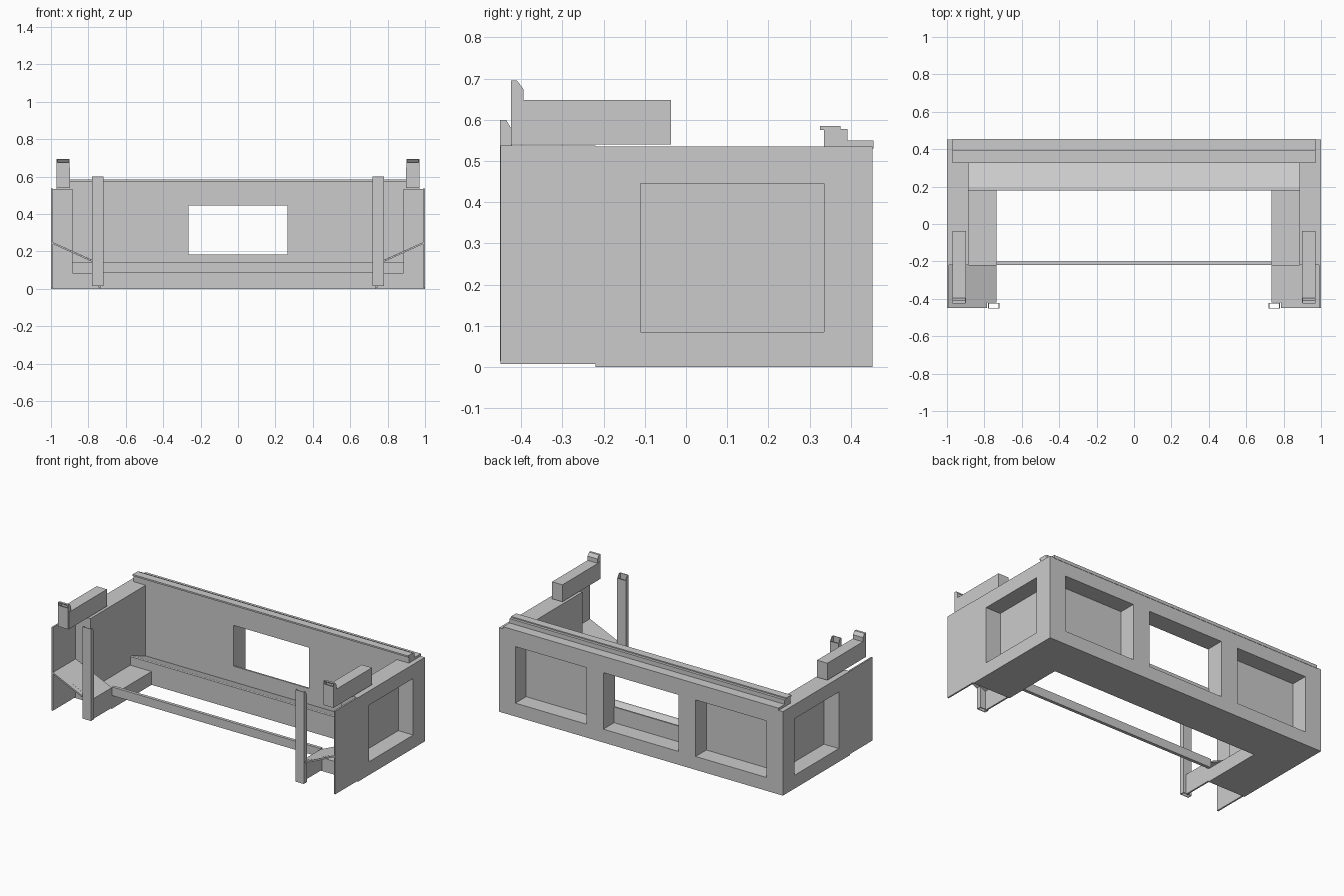
import bpy
import bmesh
from mathutils import Vector

cube = bpy.data.objects.get("Cube")
if cube:
    bpy.data.objects.remove(cube, do_unlink=True)

grey = bpy.data.materials.new("plain grey")
grey.use_nodes = True
COLOUR = (0.6, 0.6, 0.6, 1)
grey.diffuse_color = COLOUR
grey.node_tree.nodes["Principled BSDF"].inputs["Base Color"].default_value = COLOUR


def prism(name, profile, along, start, end, mirror=False):
    """Extrude a 2D profile along 'x' (profile in y, z) or 'y' (profile in x, z)."""
    bm = bmesh.new()
    if along == "x":
        points = [(start, p, q) for p, q in profile]
        step = Vector((end - start, 0, 0))
    else:
        points = [(p, start, q) for p, q in profile]
        step = Vector((0, end - start, 0))
    face = bm.faces.new([bm.verts.new(p) for p in points])
    moved = bmesh.ops.extrude_face_region(bm, geom=[face])["geom"]
    bmesh.ops.translate(bm, vec=step, verts=[v for v in moved if isinstance(v, bmesh.types.BMVert)])
    bmesh.ops.recalc_face_normals(bm, faces=bm.faces)
    mesh = bpy.data.meshes.new(name)
    bm.to_mesh(mesh)
    bm.free()
    mesh.materials.append(grey)
    ob = bpy.data.objects.new(name, mesh)
    bpy.context.collection.objects.link(ob)
    if mirror:
        ob.modifiers.new("Mirror", "MIRROR").use_mirror_merge = False
    return ob


def box(name, x, y, z, mirror=False):
    corners = [(y[0], z[0]), (y[1], z[0]), (y[1], z[1]), (y[0], z[1])]
    return prism(name, corners, "x", x[0], x[1], mirror)


def channel(name, x, y, z, drop, front_top):
    """Thin open tube on both sides, its top cut down towards the back."""
    t = 0.004
    cheek = [(y[0], z[0]), (y[1], z[0]), (y[1], z[1] - drop),
             ((y[0] + y[1]) / 2, z[1]), (y[0], z[1])]
    prism(name + "_inner_cheek", cheek, "x", x[0], x[0] + t, True)
    prism(name + "_outer_cheek", cheek, "x", x[1] - t, x[1], True)
    inside = (x[0] + t, x[1] - t)
    box(name + "_front", inside, (y[0], y[0] + t), (z[0], front_top), True)
    box(name + "_back", inside, (y[1] - t, y[1]), (z[0], z[1] - drop), True)


# Main levels and planes
LOW, HIGH, TOP = 0.085, 0.445, 0.535
WALL, BASE = 0.885, 0.735
FRONT, INNER, BACK = -0.22, 0.335, 0.453

# Side frames with recessed panels
box("side_bottom_beam", (WALL, 1), (FRONT, BACK), (0, LOW), True)
box("side_top_beam", (WALL, 1), (FRONT, BACK), (HIGH, TOP), True)
box("side_front_upright", (WALL, 1), (FRONT, -0.11), (LOW, HIGH), True)
box("corner_upright", (WALL, 1), (INNER, BACK), (LOW, HIGH), True)
box("side_panel", (WALL, WALL + 0.01), (-0.11, INNER), (LOW, HIGH), True)

# Back frame with two panels and a central window
box("back_bottom_beam", (-WALL, WALL), (INNER, BACK), (0, LOW))
box("back_top_beam", (-WALL, WALL), (INNER, BACK), (HIGH, TOP))
box("window_upright", (0.265, 0.385), (INNER, BACK), (LOW, HIGH), True)
box("back_panel", (0.385, WALL), (INNER, INNER + 0.01), (LOW, HIGH), True)
box("window_lower_panel", (-0.265, 0.265), (INNER, INNER + 0.01), (LOW, 0.185))

# Base ledges and the sloped sill
box("side_ledge", (BASE, WALL), (FRONT, INNER), (0, LOW), True)
sill = [(0.18, 0), (INNER, 0), (INNER, LOW), (0.195, 0.14), (0.18, 0.14)]
prism("sloped_sill", sill, "x", -WALL, WALL)
box("front_crossbar", (-BASE, BASE), (FRONT, -0.2), (LOW, 0.14))

# Front side plates, sloped shelves and their inner supports
box("front_side_plate", (0.99, 1), (-0.45, FRONT), (0.007, 0.537), True)
shelf = [(BASE, 0.125), (0.99, 0.24), (0.99, 0.25), (BASE, 0.135)]
prism("sloped_shelf", shelf, "y", -0.42, FRONT, True)
shelf_front = [(0.785, 0.147), (0.99, 0.24), (0.99, 0.25), (0.785, 0.157)]
prism("sloped_shelf_front", shelf_front, "y", -0.448, -0.42, True)
box("shelf_support", (BASE, BASE + 0.01), (-0.42, FRONT), (0.007, 0.135), True)

# Front posts
channel("front_post", (0.72, 0.78), (-0.452, -0.422), (0.015, 0.6), 0.025, 0.6)

# Raised side arms with end stops
box("side_arm", (0.897, 0.97), (-0.42, -0.037), (0.54, 0.648), True)
channel("arm_stop", (0.9, 0.97), (-0.425, -0.395), (0.54, 0.695), 0.02, 0.675)
cap = [(-0.425, 0.695), (-0.41, 0.695), (-0.395, 0.675), (-0.395, 0.671), (-0.412, 0.691), (-0.425, 0.691)]
prism("arm_stop_cap", cap, "x", 0.904, 0.966, True)

# Stepped rail along the back
rail = [(INNER, 0.53), (INNER, 0.575), (0.325, 0.575), (0.325, 0.585), (0.375, 0.585),
        (0.375, 0.578), (0.392, 0.578), (0.392, 0.55), (0.455, 0.55), (0.455, 0.53)]
prism("back_rail", rail, "x", -0.97, 0.97)
